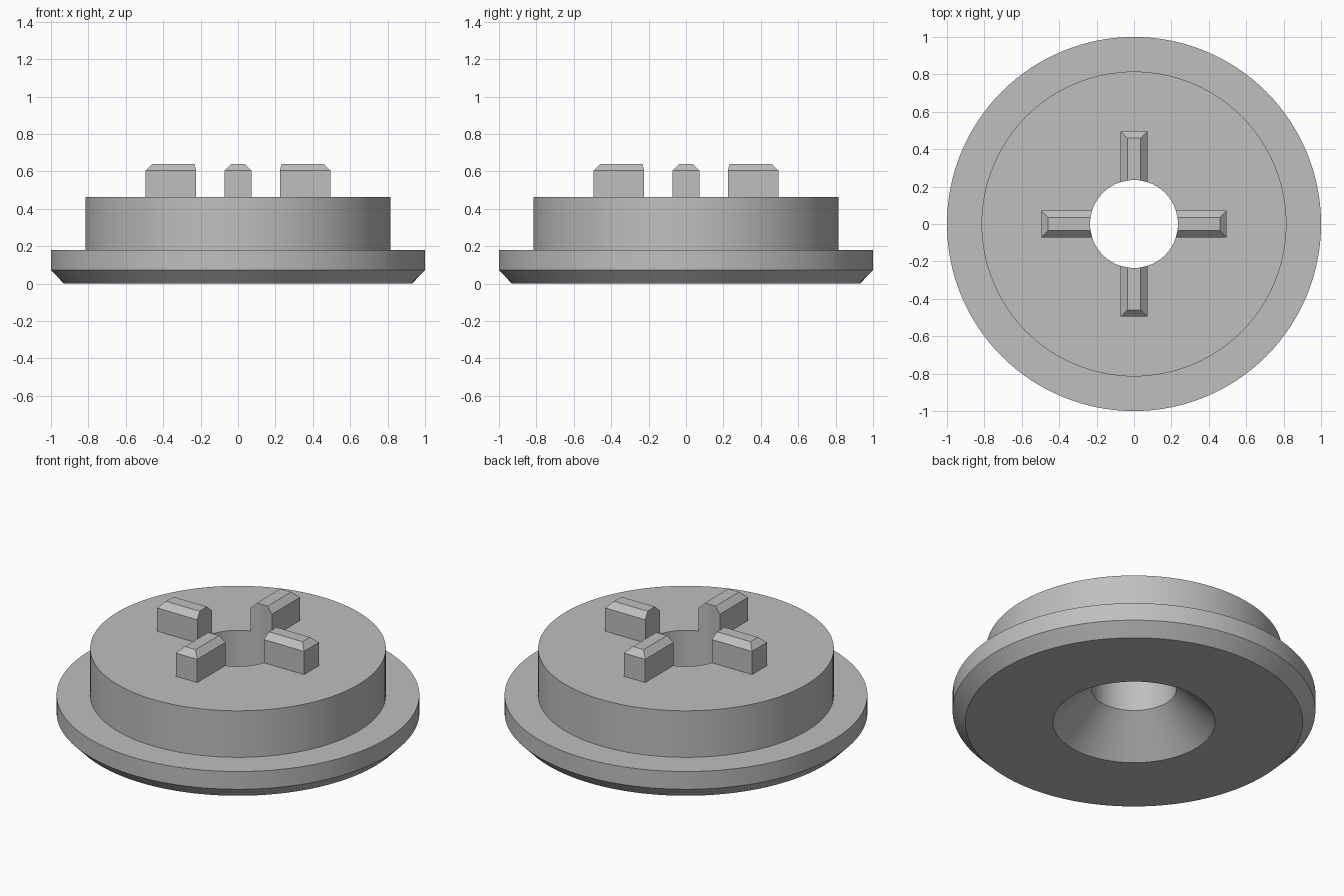
import bpy, bmesh, math
from mathutils import Matrix

if "Cube" in bpy.data.objects:
    bpy.data.objects.remove(bpy.data.objects["Cube"])

SEGMENTS = 128
HOLE_R = 0.235     # through hole
TOP_Z = 0.463      # top of the raised boss

grey = bpy.data.materials.new("plain_grey")
grey.use_nodes = True
grey.diffuse_color = (0.52, 0.52, 0.52, 1)
grey.node_tree.nodes["Principled BSDF"].inputs["Base Color"].default_value = grey.diffuse_color


def finish(name, bm):
    """Clean the mesh and add it to the scene with smooth shading and sharp edges."""
    bmesh.ops.remove_doubles(bm, verts=bm.verts[:], dist=1e-4)
    bmesh.ops.recalc_face_normals(bm, faces=bm.faces[:])
    mesh = bpy.data.meshes.new(name)
    bm.to_mesh(mesh)
    bm.free()
    mesh.materials.append(grey)
    obj = bpy.data.objects.new(name, mesh)
    bpy.context.collection.objects.link(obj)
    bpy.ops.object.select_all(action="DESELECT")
    obj.select_set(True)
    bpy.context.view_layer.objects.active = obj
    bpy.ops.object.shade_smooth_by_angle(angle=math.radians(25))
    return obj


# Flanged body with a countersunk hole: closed (radius, height) profile, spun round z
profile = [(HOLE_R, 0.21), (0.447, 0), (0.93, 0), (1, 0.072), (1, 0.18),
           (0.815, 0.18), (0.815, TOP_Z), (HOLE_R, TOP_Z)]
bm = bmesh.new()
ring = [bm.verts.new((r, 0, z)) for r, z in profile]
edges = [bm.edges.new((ring[i - 1], ring[i])) for i in range(len(ring))]
bmesh.ops.spin(bm, geom=ring + edges, cent=(0, 0, 0), axis=(0, 0, 1),
               angle=math.tau, steps=SEGMENTS, use_merge=True)
finish("flanged_body", bm)


# Drive lugs: chamfered bars whose inner end follows the hole wall
def lug(name, angle):
    outer, half, top, bevel = 0.495, 0.072, 0.64, 0.036
    flat = half - bevel
    bm = bmesh.new()
    sections = []
    for y in (-half, -flat, -flat / 2, 0, flat / 2, flat, half):
        drop = bevel if abs(y) == half else 0
        inner = math.sqrt(HOLE_R ** 2 - y ** 2)
        outline = [(inner, TOP_Z), (outer, TOP_Z), (outer, top - bevel),
                   (outer - bevel + drop, top - drop), (inner, top - drop)]
        sections.append([bm.verts.new((x, y, z)) for x, z in outline])
    for a, b in zip(sections, sections[1:]):
        for i in range(len(a)):
            bm.faces.new((a[i - 1], a[i], b[i], b[i - 1]))
    bm.faces.new(sections[0])
    bm.faces.new(sections[-1])
    bm.transform(Matrix.Rotation(angle, 4, "Z"))
    finish(name, bm)


for i, side in enumerate(("left", "back", "right", "front")):
    lug(side + "_lug", i * math.pi / 2)
